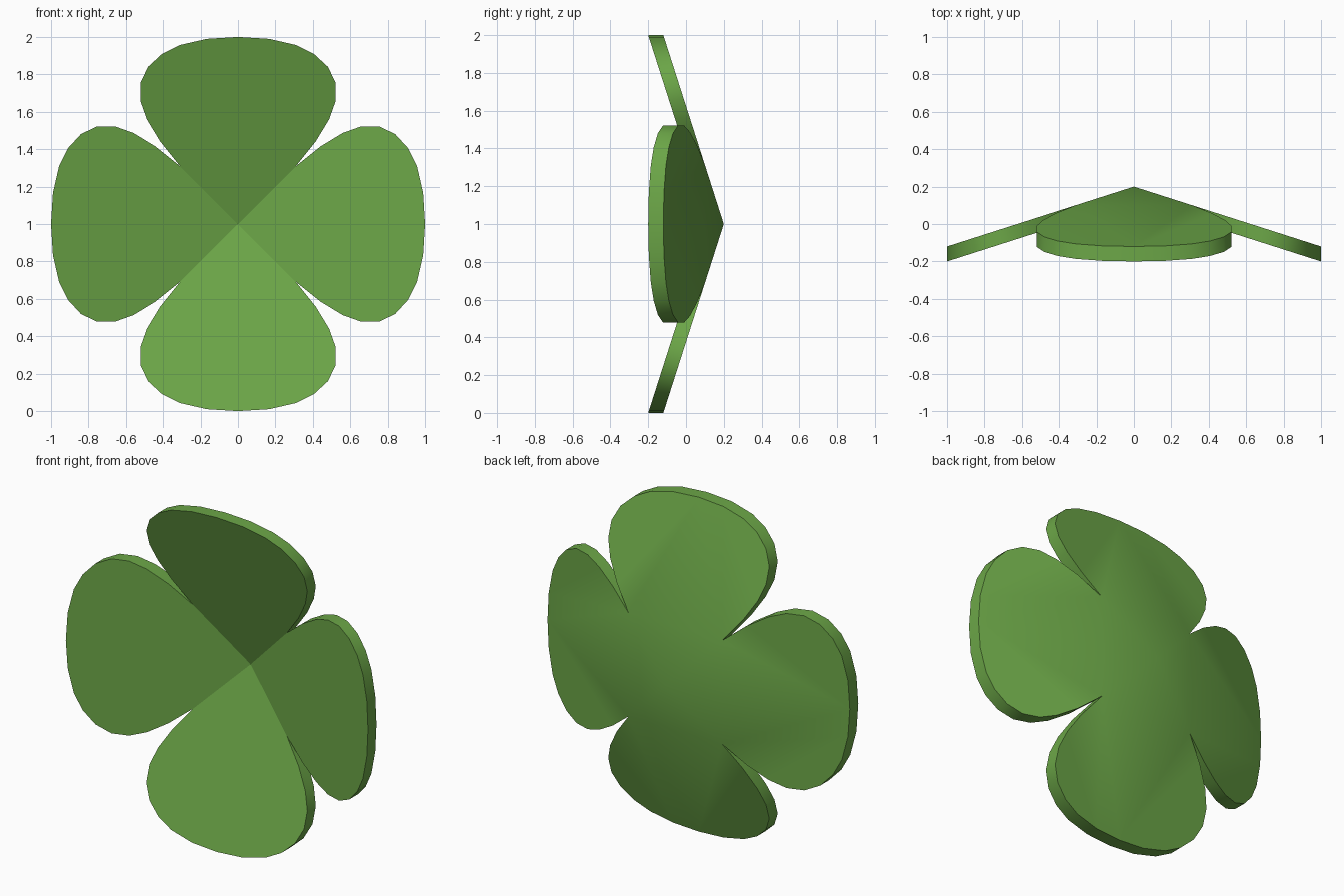
import bpy, bmesh, math

cube = bpy.data.objects.get("Cube")
if cube:
    bpy.data.objects.remove(cube, do_unlink=True)

# Leaf colour
green = bpy.data.materials.new("leaf_green")
green.use_nodes = True
colour = (0.15, 0.385, 0.064, 1)
green.diffuse_color = colour
green.node_tree.nodes["Principled BSDF"].inputs["Base Color"].default_value = colour

# Half outline of one leaflet (across, outward), from the notch to the tip
HALF = [(0.31, 0.31), (0.417, 0.444), (0.487, 0.56), (0.522, 0.658),
        (0.522, 0.754), (0.481, 0.84), (0.406, 0.909), (0.31, 0.957),
        (0.166, 0.99), (0, 1)]
SLOPE, THICK, APEX = 0.32, 0.08, 0.2

bm = bmesh.new()


def point(p, turn, depth):
    """Place an outline point on the sloping leaflet at a quarter turn."""
    c, s = round(math.cos(turn)), round(math.sin(turn))
    across, out = p
    return bm.verts.new((c * across + s * out, APEX - SLOPE * out - depth,
                         1 + c * out - s * across))


def leaflet(turn):
    outline = HALF + [(-a, o) for a, o in reversed(HALF[:-1])]
    tip = len(HALF) - 1
    for depth in (0, THICK):
        centre = point((0, 0), turn, depth)
        rim = [point(p, turn, depth) for p in outline]
        # Heart of the leaflet, then the two lobes beside the midline
        for face in ([centre, rim[0], rim[-1]], [rim[0], rim[tip], rim[-1]],
                     rim[:tip + 1], rim[tip:]):
            bm.faces.new(face if depth == 0 else face[::-1])
        if depth == 0:
            back = rim
    # Edge wall
    for i in range(len(outline) - 1):
        bm.faces.new((back[i], rim[i], rim[i + 1], back[i + 1]))


for k in range(4):
    leaflet(k * math.pi / 2)
bmesh.ops.remove_doubles(bm, verts=bm.verts, dist=0.0005)
bmesh.ops.recalc_face_normals(bm, faces=bm.faces)

mesh = bpy.data.meshes.new("four_leaf")
bm.to_mesh(mesh)
bm.free()
mesh.materials.append(green)
leaf = bpy.data.objects.new("four_leaf", mesh)
bpy.context.collection.objects.link(leaf)

# Smooth back and edge, flat front
bpy.ops.object.select_all(action='DESELECT')
leaf.select_set(True)
bpy.context.view_layer.objects.active = leaf
bpy.ops.object.shade_smooth_by_angle(angle=math.radians(30))
for face in mesh.polygons:
    if face.normal.y < -0.5:
        face.use_smooth = False
